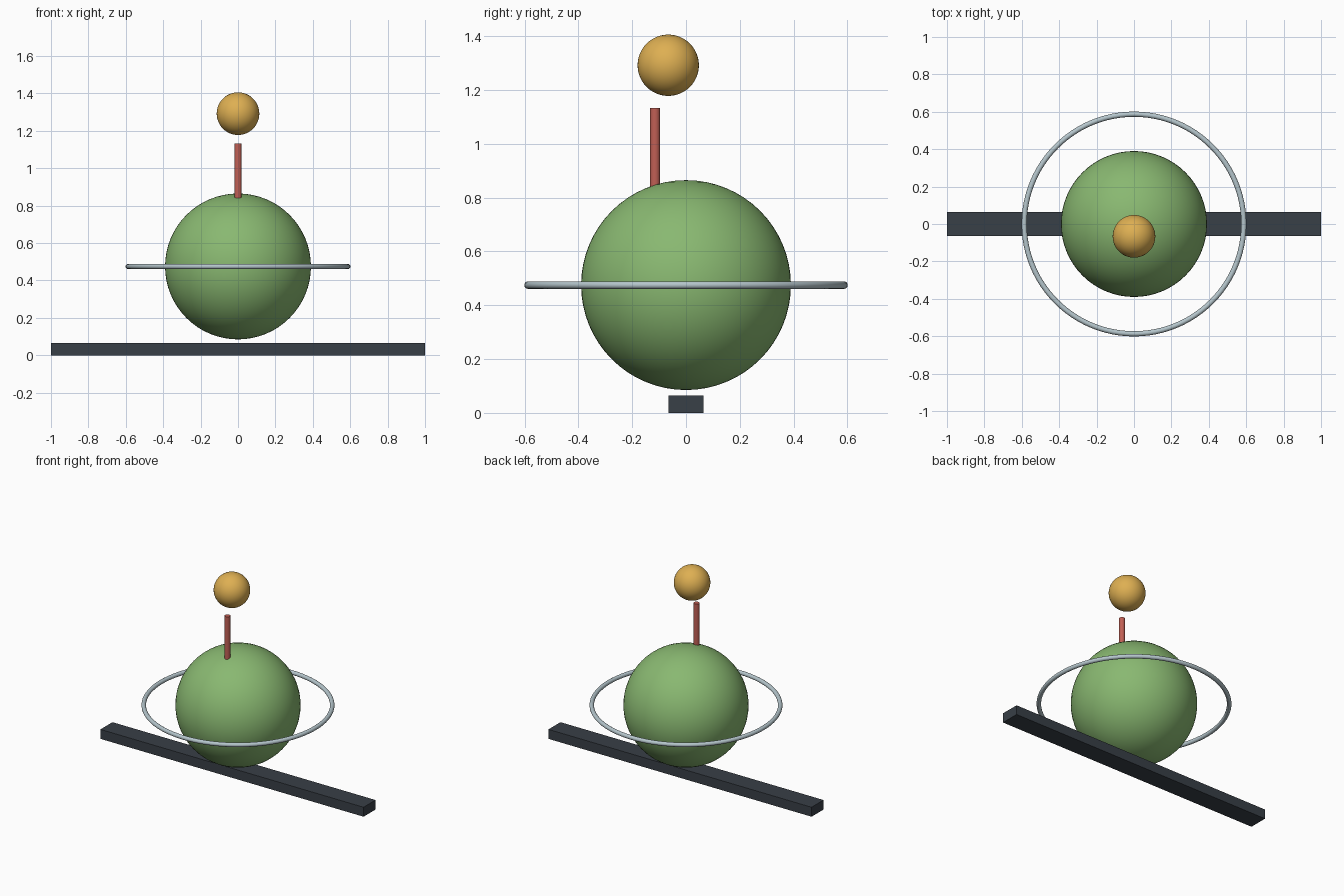
import bpy
from math import radians

cube = bpy.data.objects.get("Cube")
if cube:
    bpy.data.objects.remove(cube, do_unlink=True)


def material(name, rgb):
    mat = bpy.data.materials.new(name)
    mat.use_nodes = True
    color = (*rgb, 1)
    mat.diffuse_color = color
    mat.node_tree.nodes["Principled BSDF"].inputs["Base Color"].default_value = color
    return mat


def finish(name, mat, smooth=True):
    obj = bpy.context.object
    obj.name = name
    obj.data.materials.append(mat)
    if smooth:
        bpy.ops.object.shade_smooth_by_angle(angle=radians(35))
    return obj


green = material("leaf green", (0.25, 0.48, 0.165))
gold = material("warm gold", (0.73, 0.43, 0.085))
red = material("brick red", (0.53, 0.115, 0.09))
silver = material("pale silver", (0.46, 0.56, 0.60))
slate = material("dark slate", (0.04, 0.05, 0.063))

BODY_Z = 0.475

# Long base bar lying along x
bpy.ops.mesh.primitive_cube_add(size=1, location=(0, 0, 0.0325))
bpy.context.object.scale = (2, 0.13, 0.065)
bpy.ops.object.transform_apply(location=False, rotation=False, scale=True)
finish("base_bar", slate, smooth=False)

# Large round body, floating just above the bar
bpy.ops.mesh.primitive_uv_sphere_add(segments=64, ring_count=32, radius=0.39,
                                     location=(0, 0, BODY_Z))
finish("body", green)

# Thin ring around the equator
bpy.ops.mesh.primitive_torus_add(major_segments=96, minor_segments=16,
                                 major_radius=0.587, minor_radius=0.014,
                                 location=(0, 0, BODY_Z))
finish("equator_ring", silver)

# Upright rod set toward the front of the body
bottom, top = 0.84, 1.133
bpy.ops.mesh.primitive_cylinder_add(vertices=32, radius=0.019, depth=top - bottom,
                                    location=(0, -0.115, (top + bottom) / 2))
finish("rod", red)

# Small ball floating above the rod
bpy.ops.mesh.primitive_uv_sphere_add(segments=48, ring_count=24, radius=0.114,
                                     location=(0, -0.066, 1.292))
finish("top_ball", gold)
